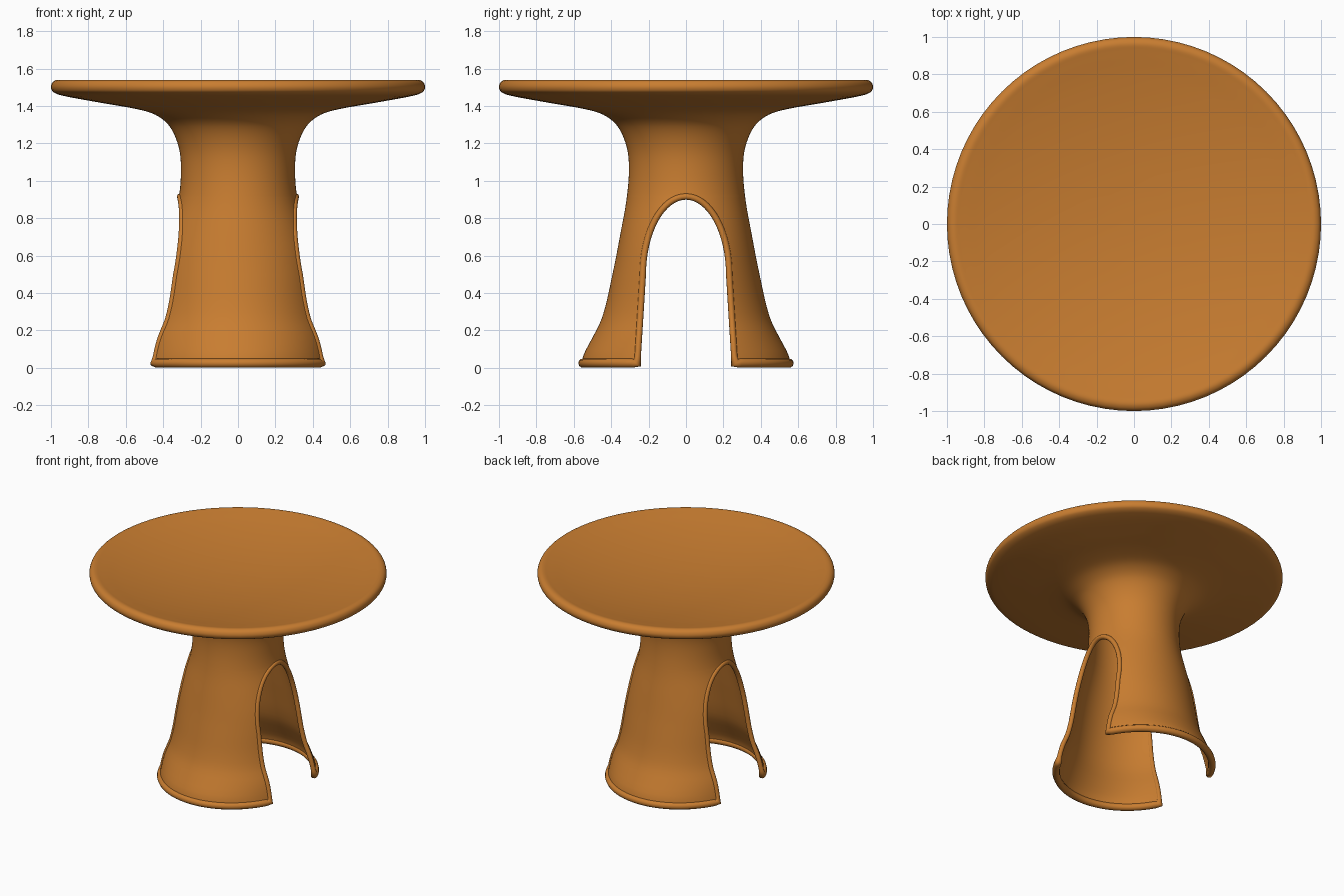
import bpy, bmesh, math

if "Cube" in bpy.data.objects:
    bpy.data.objects.remove(bpy.data.objects["Cube"])

orange = bpy.data.materials.new("orange plastic")
orange.diffuse_color = (0.58, 0.205, 0.03, 1)
orange.use_nodes = True
orange.node_tree.nodes["Principled BSDF"].inputs["Base Color"].default_value = orange.diffuse_color

APEX, SPRING = 0.916, 0.5      # arch top and height where its curve begins
N = 40                         # segments per half turn

# Radius / height profile: flared foot, waist, underside, rounded lip
CONTROL = [(0.558, 0.025), (0.548, 0.07), (0.517, 0.13), (0.448, 0.27), (0.393, 0.5),
           (0.35, 0.72), (0.318, 0.9), (0.305, 1.06), (0.317, 1.18), (0.365, 1.29),
           (0.44, 1.352), (0.54, 1.383), (0.75, 1.42), (0.95, 1.458), (0.99, 1.477),
           (1.0, 1.502), (0.99, 1.528), (0.965, 1.54)]
# Shallow bowl of the table top
CONTROL += [(r, 1.435 + 0.1 * (r / 0.93) ** 2) for r in (0.93, 0.8, 0.65, 0.5, 0.35, 0.2, 0.1, 0.001)]
# Sideways scale of the pedestal by height (scale, height)
FLATTEN = [(0.915, 0.025), (0.918, 0.07), (0.955, 0.13), (0.99, 0.2), (1.04, 0.4),
           (1.085, 0.6), (1.06, 0.75), (1.0, 0.92), (1.0, 1.06), (1.0, 2.0)]


def smooth_profile(pts, steps=5):
    out = []
    for i in range(len(pts) - 1):
        p = [pts[max(i - 1, 0)], pts[i], pts[i + 1], pts[min(i + 2, len(pts) - 1)]]
        for s in range(steps):
            t = s / steps
            h = (2*t**3 - 3*t*t + 1, t**3 - 2*t*t + t, -2*t**3 + 3*t*t, t**3 - t*t)
            # chord-scaled tangents avoid overshoot on uneven spacing
            d0, d1, d2 = (max(math.dist(p[k], p[k + 1]), 1e-6) for k in range(3))
            out.append(tuple(
                h[0]*p[1][c] + h[2]*p[2][c]
                + h[1]*d1*(p[2][c] - p[0][c])/(d0 + d1)
                + h[3]*d1*(p[3][c] - p[1][c])/(d1 + d2) for c in (0, 1)))
    return out + [pts[-1]]


def lookup(table, z):
    for (r0, z0), (r1, z1) in zip(table, table[1:]):
        if z0 <= z <= z1:
            return r0 + (r1 - r0) * (z - z0) / (z1 - z0)
    return table[0][0]


PROFILE = smooth_profile(CONTROL)
SCALE = smooth_profile(FLATTEN)


def radius(z):
    return lookup(PROFILE, z)


def arch(z):
    """Half width of the opening at height z."""
    if z >= APEX - 1e-6:
        return 0.0
    if z > SPRING:
        return 0.235 * math.sqrt(1 - ((z - SPRING) / (APEX - SPRING)) ** 2)
    return 0.235 + 0.06 * (SPRING - z)


def point(r, z, ang):
    sx = lookup(SCALE, z) if z < 1.06 else 1.0
    return (r * math.cos(ang) * sx, r * math.sin(ang), z)


# Ring heights follow the arch so the opening edge is clean
low = [0.025 + (SPRING - 0.025) * i / 14 for i in range(14)]
low += [SPRING + (APEX - SPRING) * math.sin(math.pi / 2 * i / 16) for i in range(17)]
rings = [(radius(z), z) for z in low]
waist = next(k for k, p in enumerate(PROFILE) if p[1] > APEX + 0.015)
upper = PROFILE[waist:]


def add_sheet(bm, prof, inset=0.0, flip=False):
    for half in (0, math.pi):
        rows = []
        for r, z in prof:
            a = math.asin(arch(z) / r) if z < APEX else 0.0
            rows.append([bm.verts.new(point(r - inset, z, half + a + (math.pi - 2*a) * j / N))
                         for j in range(N + 1)])
        for lo, hi in zip(rows, rows[1:]):
            for j in range(N):
                f = [lo[j], lo[j + 1], hi[j + 1], hi[j]]
                bm.faces.new(f[::-1] if flip else f)


# Table body: outer skin through to the bowl, plus inner wall and ceiling of the pedestal
bm = bmesh.new()
add_sheet(bm, rings + upper)
inner = [p for p in upper if p[1] < 1.19 and p[0] < 0.5]
ceiling = [(0.322, 1.27), (0.317, 1.34), (0.295, 1.38), (0.25, 1.402), (0.15, 1.41), (0.0225, 1.412)]
add_sheet(bm, rings + inner + ceiling, 0.022, True)
bmesh.ops.remove_doubles(bm, verts=bm.verts, dist=0.0003)
bmesh.ops.dissolve_degenerate(bm, edges=bm.edges, dist=0.0003)
for f in bm.faces:
    f.smooth = True
mesh = bpy.data.meshes.new("table_body")
bm.to_mesh(mesh)
bm.free()
body = bpy.data.objects.new("table_body", mesh)
bpy.context.collection.objects.link(body)
mesh.materials.append(orange)

# Edge bead: one closed loop around both feet and over both arches
path = []
for half in (0, math.pi):
    def edge(z, side):
        ang = half + side * math.asin(arch(z) / radius(z))
        return point(radius(z) - 0.007, z, ang)
    path += [(edge(z, -1), 0.017) for z in low[1:-1]]
    path += [(edge(z, 1), 0.017) for z in reversed(low[1:])]
    a = math.asin(arch(0.025) / radius(0.025))
    path += [(point(0.551, 0.025, half + a + (math.pi - 2*a) * j / N), 0.025)
             for j in range(N + 1)]
curve = bpy.data.curves.new("edge_bead", "CURVE")
curve.dimensions = "3D"
curve.bevel_depth = 1.0
curve.bevel_resolution = 3
spline = curve.splines.new("POLY")
spline.points.add(len(path) - 1)
for p, (co, rad) in zip(spline.points, path):
    p.co = (*co, 1)
    p.radius = rad
spline.use_cyclic_u = True
spline.use_smooth = True
curve.materials.append(orange)
bead = bpy.data.objects.new("edge_bead", curve)
bpy.context.collection.objects.link(bead)
